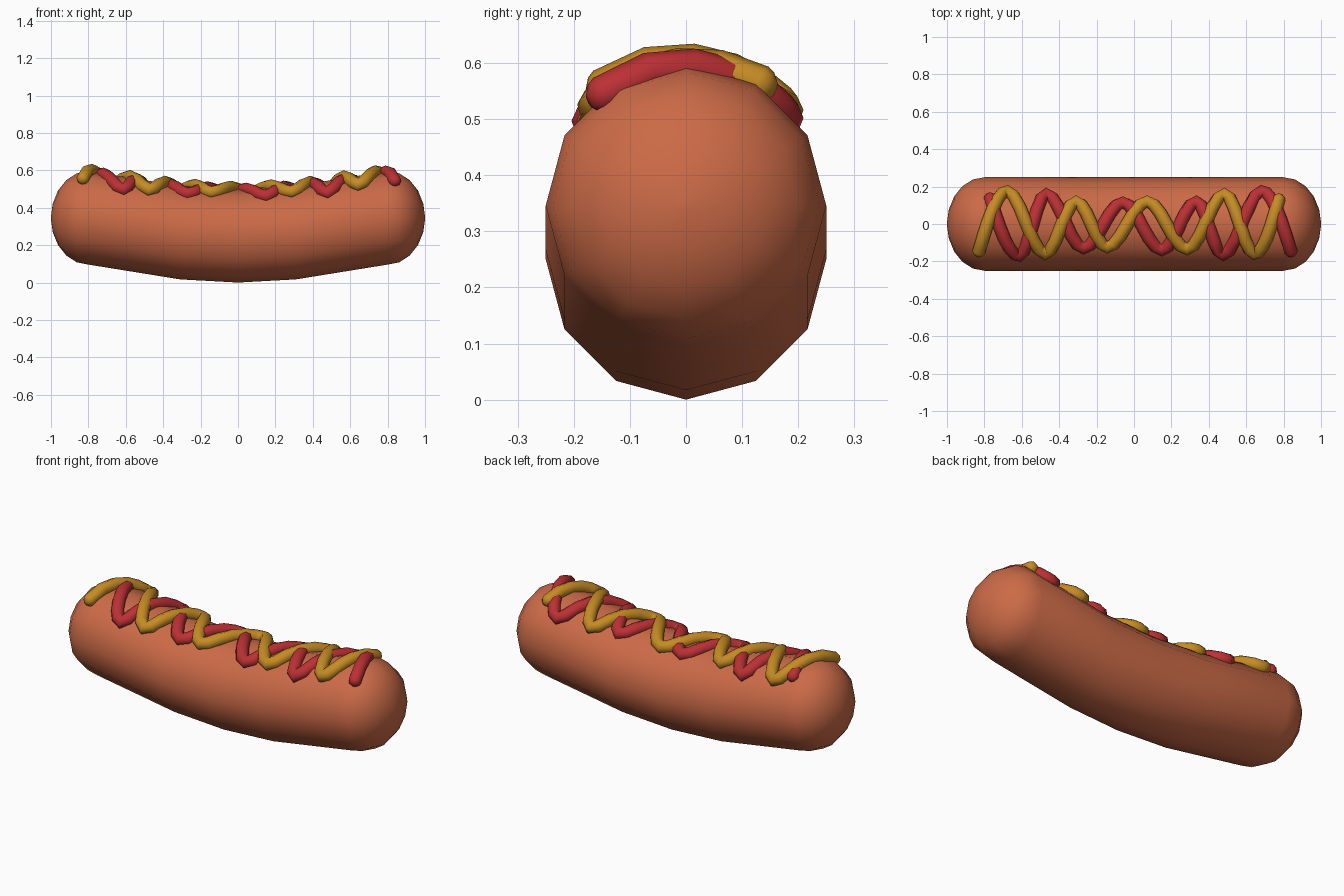
import bpy, bmesh, math
from mathutils import Vector

if "Cube" in bpy.data.objects:
    bpy.data.objects.remove(bpy.data.objects["Cube"])

R = 0.25      # sausage radius
SIDES = 12


def material(name, rgb):
    m = bpy.data.materials.new(name)
    m.diffuse_color = (*rgb, 1)
    m.use_nodes = True
    m.node_tree.nodes["Principled BSDF"].inputs["Base Color"].default_value = m.diffuse_color
    return m


def finish(obj, mat):
    obj.data.materials.append(mat)
    bpy.ops.object.select_all(action='DESELECT')
    obj.select_set(True)
    bpy.context.view_layer.objects.active = obj
    bpy.ops.object.shade_smooth()


def skin(name, rings, mat):
    """Loft closed rings of points; close both ends with a fan to the ring centre."""
    bm = bmesh.new()
    loops = [[bm.verts.new(p) for p in ring] for ring in rings]
    n = len(loops[0])
    for a, b in zip(loops, loops[1:]):
        for i in range(n):
            j = (i + 1) % n
            bm.faces.new((a[i], a[j], b[j], b[i]))
    for loop in (loops[0], loops[-1]):
        bm.faces.new(loop)
    bmesh.ops.recalc_face_normals(bm, faces=bm.faces)
    me = bpy.data.meshes.new(name)
    bm.to_mesh(me)
    bm.free()
    obj = bpy.data.objects.new(name, me)
    bpy.context.collection.objects.link(obj)
    finish(obj, mat)


# Bent spine of the sausage, straight between a few stations
STATIONS = [(0, 0.25), (0.31, 0.267), (0.8, 0.346), (1.0, 0.346)]


def spine(x):
    x = min(abs(x), 1.0)
    for (x0, z0), (x1, z1) in zip(STATIONS, STATIONS[1:]):
        if x <= x1:
            return z0 + (z1 - z0) * (x - x0) / (x1 - x0)


# Sausage: twelve-sided body with rounded ends
half = [(0.31, R), (0.8, R)]
half += [(0.8 + 0.2 * math.sin(a), R * math.cos(a))
         for a in (math.radians(d) for d in (18, 36, 54, 72, 88))]
profile = [(-x, r) for x, r in reversed(half)] + [(0, R)] + half
rings = []
for x, r in profile:
    rings.append([(x, r * math.sin(k * math.tau / SIDES),
                   spine(x) + r * math.cos(k * math.tau / SIDES)) for k in range(SIDES)])
skin("sausage", rings, material("sausage brown", (0.60, 0.145, 0.063)))


# Sauces: wavy tubes that lie on the top of the sausage
def sauce(name, turns, lift, mat, radius=0.035, steps=6):
    pts = []
    last = len(turns) - 2
    for i, ((x0, y0), (x1, y1)) in enumerate(zip(turns, turns[1:])):
        for s in range(steps + (i == last)):
            t = s / steps
            if i == 0:
                e = math.sin(t * math.pi / 2)
            elif i == last:
                e = 1 - math.cos(t * math.pi / 2)
            else:
                e = (1 - math.cos(t * math.pi)) / 2
            x, y = x0 + (x1 - x0) * t, y0 + (y1 - y0) * e
            z = spine(x) + math.sqrt((R + lift) ** 2 - y * y)
            pts.append(Vector((x, y, z)))
    # rounded tips
    d0 = (pts[0] - pts[1]).normalized()
    d1 = (pts[-1] - pts[-2]).normalized()
    path = [(pts[0] + d0 * 0.025, 0.4), (pts[0] + d0 * 0.014, 0.8)]
    path += [(p, 1.0) for p in pts]
    path += [(pts[-1] + d1 * 0.014, 0.8), (pts[-1] + d1 * 0.025, 0.4)]
    rings = []
    for i, (p, s) in enumerate(path):
        tan = (path[min(i + 1, len(path) - 1)][0] - path[max(i - 1, 0)][0]).normalized()
        up = Vector((0, p.y, p.z - spine(p.x)))
        side = tan.cross(up).normalized()
        up = side.cross(tan).normalized()
        rings.append([p + radius * s * (math.cos(a) * side + math.sin(a) * up)
                      for a in (k * math.tau / 8 for k in range(8))])
    skin(name, rings, mat)


sauce("mustard",
      [(-0.83, -0.15), (-0.68, 0.175), (-0.475, -0.16), (-0.31, 0.12), (-0.145, -0.125),
       (0.07, 0.12), (0.285, -0.135), (0.485, 0.16), (0.645, -0.16), (0.775, 0.135)],
      0.007, material("mustard yellow", (0.56, 0.26, 0.018)))
sauce("ketchup",
      [(-0.77, 0.14), (-0.615, -0.17), (-0.47, 0.16), (-0.27, -0.13), (-0.06, 0.115),
       (0.15, -0.14), (0.335, 0.12), (0.475, -0.165), (0.685, 0.175), (0.84, -0.15)],
      -0.003, material("ketchup red", (0.50, 0.030, 0.034)))
